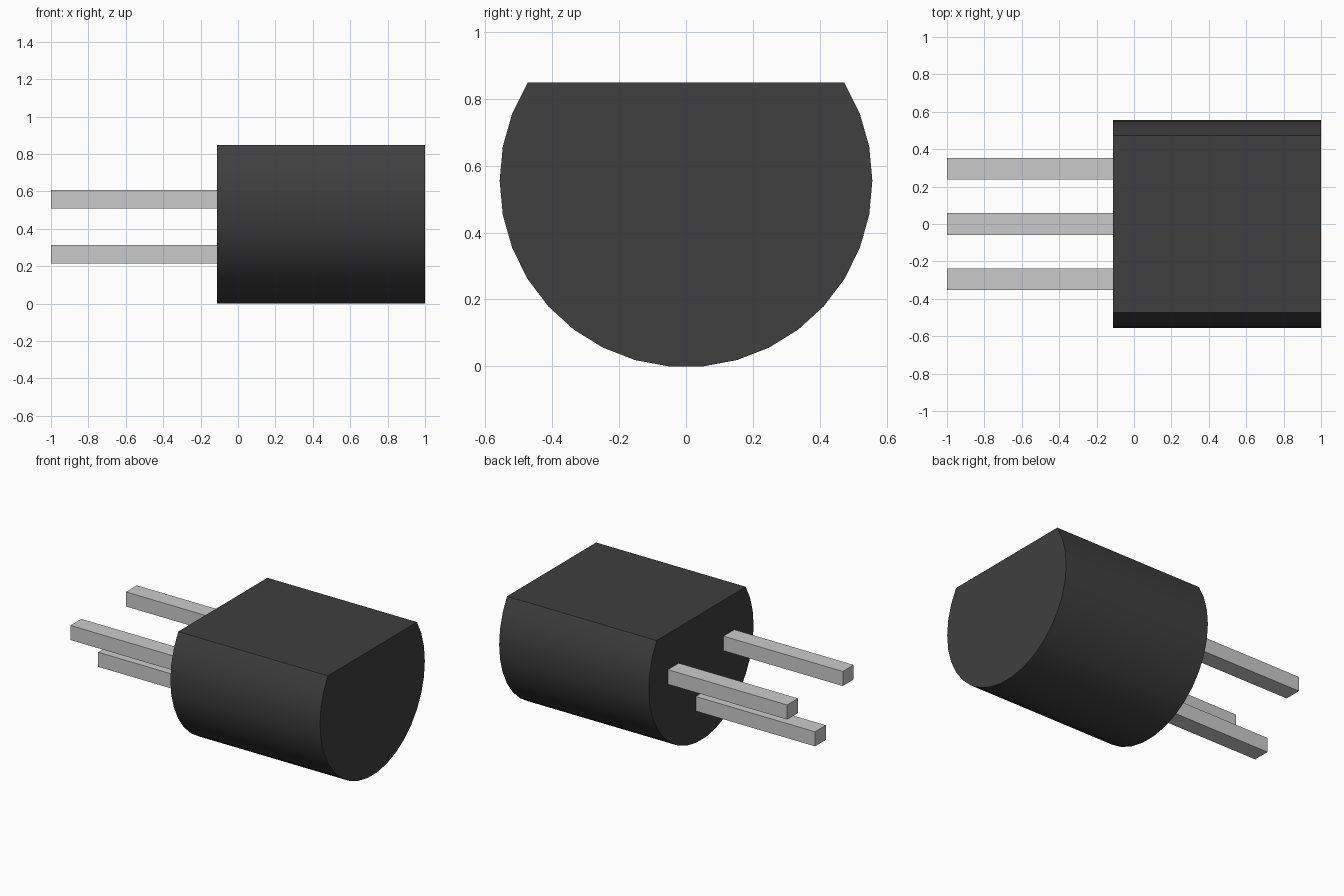
import bpy, bmesh, math

if "Cube" in bpy.data.objects:
    bpy.data.objects.remove(bpy.data.objects["Cube"])

SIDES, RADIUS = 34, 0.557
STEP = 2 * math.pi / SIDES
CENTRE_Z = RADIUS * math.cos(STEP / 2)
BACK, FRONT = -0.113, 1.0


def add_object(name, bm):
    bmesh.ops.recalc_face_normals(bm, faces=bm.faces)
    mesh = bpy.data.meshes.new(name)
    bm.to_mesh(mesh)
    bm.free()
    obj = bpy.data.objects.new(name, mesh)
    bpy.context.collection.objects.link(obj)
    return obj


def box(name, x0, x1, y, z, width, height):
    bm = bmesh.new()
    bmesh.ops.create_cube(bm, size=1)
    for v in bm.verts:
        v.co = ((x0 + x1) / 2 + v.co.x * (x1 - x0), y + v.co.y * width, z + v.co.z * height)
    return add_object(name, bm)


# Body: round section with a flat top, extruded along x
bm = bmesh.new()
section = []
for k in range(-20, 4):
    a = k * STEP
    section.append(bm.verts.new((BACK, RADIUS * math.cos(a), CENTRE_Z + RADIUS * math.sin(a))))
cap = bm.faces.new(section)
ext = bmesh.ops.extrude_face_region(bm, geom=[cap], use_keep_orig=True)
moved = [g for g in ext["geom"] if isinstance(g, bmesh.types.BMVert)]
bmesh.ops.translate(bm, verts=moved, vec=(FRONT - BACK, 0, 0))
body = add_object("body", bm)
dark = bpy.data.materials.new("dark_plastic")
dark.diffuse_color = (0.05, 0.05, 0.05, 1)
dark.use_nodes = True
dark.node_tree.nodes["Principled BSDF"].inputs["Base Color"].default_value = dark.diffuse_color
body.data.materials.append(dark)
bpy.context.view_layer.objects.active = body
body.select_set(True)
bpy.ops.object.shade_smooth_by_angle(angle=math.radians(30))

# Legs: the middle one sits lower than the outer two
for name, y, z in (("left_leg", 0.295, 0.557), ("middle_leg", 0, 0.264), ("right_leg", -0.295, 0.557)):
    box(name, -1.0, BACK + 0.002, y, z, 0.115, 0.098)
